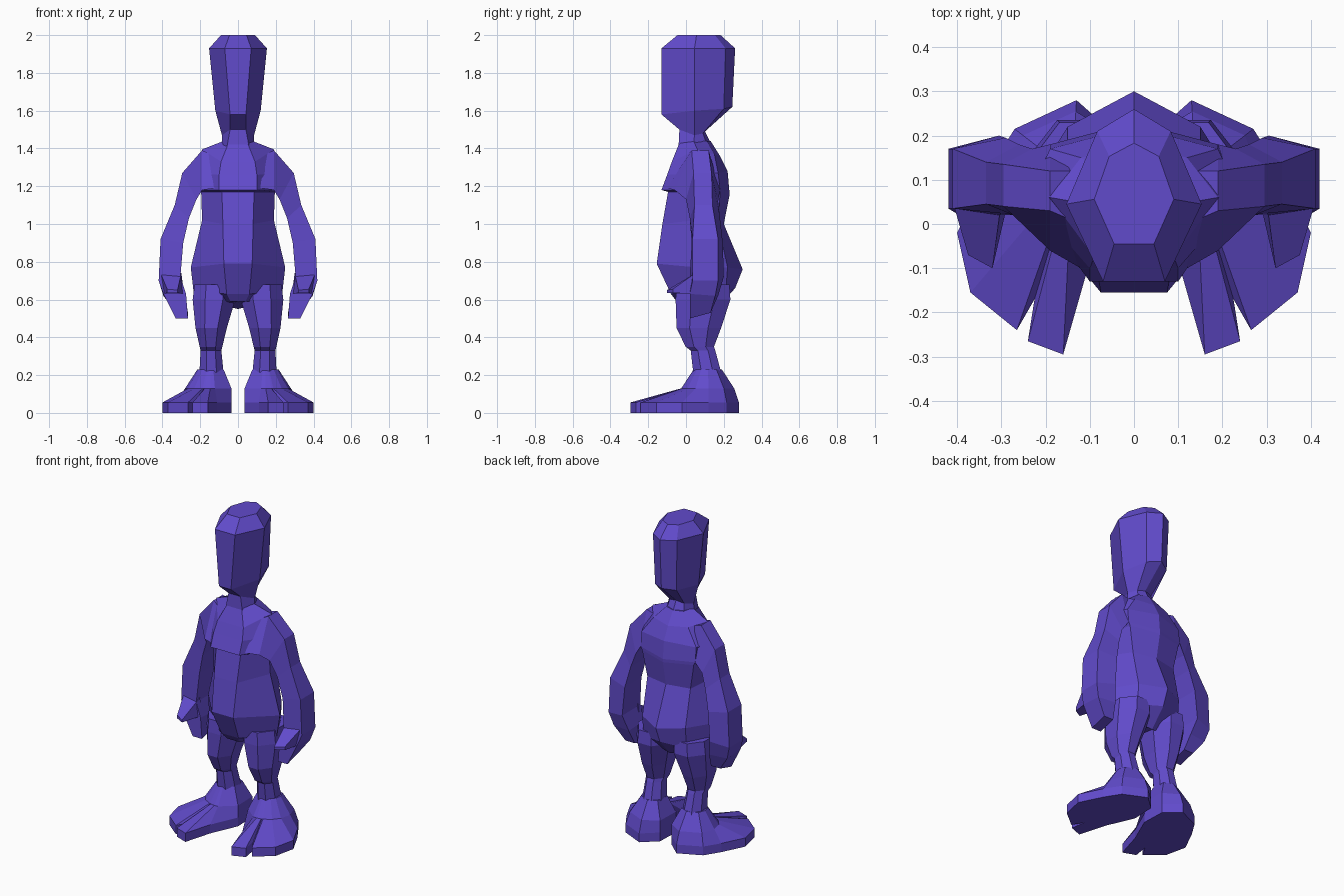
import bpy, bmesh, math
from mathutils import Vector

mat = bpy.data.materials.new("violet")
mat.diffuse_color = (0.12, 0.07, 0.6, 1)


def loft(name, rings, mirror=False):
    """Skin a stack of equal-sized point rings and cap both ends."""
    bm = bmesh.new()
    loops = [[bm.verts.new(p) for p in r] for r in rings]
    n = len(loops[0])
    for a, b in zip(loops, loops[1:]):
        for i in range(n):
            j = (i + 1) % n
            bm.faces.new((a[i], a[j], b[j], b[i]))
    bm.faces.new(loops[0])
    bm.faces.new(loops[-1])
    bmesh.ops.recalc_face_normals(bm, faces=bm.faces)
    me = bpy.data.meshes.new(name)
    bm.to_mesh(me)
    bm.free()
    me.materials.append(mat)
    ob = bpy.data.objects.new(name, me)
    bpy.context.collection.objects.link(ob)
    if mirror:
        ob.modifiers.new("mirror", 'MIRROR').use_axis[0] = True
    return ob


def whole(half):
    """Seven-sided ring from front, side, back-side and back-centre points."""
    return half + [(-x, y, z) for x, y, z in reversed(half[:3])]


def octagon(cx, cy, rx, ry, z):
    k = 1 / math.cos(math.pi / 8)
    angles = [math.pi / 8 + i * math.pi / 4 for i in range(8)]
    return [(cx + k * rx * math.cos(a), cy + k * ry * math.sin(a), z) for a in angles]


# Head and neck
head = [
    [(.045, -.045, 2), (.09, .056, 2), (.056, .153, 2), (0, .183, 2)],
    [(.07, -.13, 1.93), (.153, .045, 1.93), (.083, .21, 1.93), (0, .26, 1.93)],
    [(.042, -.13, 1.58), (.12, .045, 1.6), (.075, .2, 1.61), (0, .245, 1.62)],
    [(.042, -.035, 1.5), (.085, .045, 1.47), (.05, .09, 1.48), (0, .1, 1.49)],
    [(.06, -.04, 1.4), (.085, .04, 1.42), (.06, .11, 1.42), (0, .13, 1.43)],
]
loft("head", [whole(h) for h in head])

# Torso: shoulders, chest lip, belly, hips
torso = [
    [(.05, -.035, 1.43), (.075, .04, 1.44), (.06, .11, 1.44), (0, .13, 1.44)],
    [(.09, -.075, 1.33), (.19, .06, 1.395), (.12, .15, 1.37), (0, .18, 1.36)],
    [(.1, -.1, 1.26), (.24, .06, 1.27), (.19, .17, 1.27), (0, .22, 1.28)],
    [(.1, -.13, 1.18), (.2, .02, 1.18), (.19, .18, 1.18), (0, .23, 1.17)],
    [(.085, -.095, 1.17), (.195, .03, 1.17), (.18, .18, 1.16), (0, .23, 1.15)],
    [(.08, -.125, 1), (.19, .05, 1.02), (.15, .17, 1), (0, .2, 1)],
    [(.075, -.155, .79), (.25, .06, .77), (.15, .22, .77), (0, .3, .76)],
    [(.06, -.08, .63), (.235, .05, .64), (.15, .21, .64), (0, .26, .66)],
    [(.04, -.05, .59), (.12, .05, .59), (.08, .14, .57), (0, .16, .55)],
]
loft("torso", [whole(t) for t in torso])

# Arms: ring corners are outer front, outer back, inner back, inner front
arm = [
    [(.12, 0, 1.36), (.12, .12, 1.37), (.12, .17, 1.2), (.12, -.1, 1.19)],
    [(.19, .03, 1.39), (.19, .12, 1.39), (.19, .18, 1.18), (.19, -.06, 1.18)],
    [(.295, .04, 1.27), (.295, .135, 1.27), (.23, .17, 1.12), (.22, 0, 1.13)],
    [(.335, .045, 1.1), (.335, .14, 1.1), (.26, .18, 1.03), (.26, .02, 1.03)],
    [(.41, .035, .92), (.41, .17, .92), (.29, .195, .9), (.29, .03, .9)],
    [(.42, .035, .7), (.42, .17, .7), (.305, .2, .72), (.305, .02, .72)],
    [(.395, .02, .63), (.395, .155, .62), (.28, .17, .62), (.275, .02, .63)],
    [(.33, .02, .5), (.33, .13, .53), (.265, .13, .53), (.265, .02, .5)],
]
loft("arm", arm, True)

# Thumbs
thumb = [
    [(.41, .05, .74), (.3, .05, .74), (.285, .05, .63), (.395, .05, .63)],
    [(.375, -.07, .655), (.32, -.1, .65), (.32, -.1, .635), (.375, -.07, .635)],
]
loft("thumb", thumb, True)

# Legs
leg = [
    (.125, .09, .105, .14, .68), (.127, .09, .113, .145, .6), (.142, .068, .083, .118, .45),
    (.143, .073, .06, .075, .35), (.143, .09, .055, .065, .33), (.14, .115, .065, .075, .2),
]
loft("leg", [octagon(*s) for s in leg], True)

# Feet: splayed sole with a toe notch, drawn in towards the ankle
sole = [(.13, .28), (.27, .215), (.33, .12), (.4, -.02), (.37, -.155), (.265, -.24),
        (.225, -.17), (.24, -.265), (.16, -.295), (.11, -.12), (.035, .05), (.04, .2)]
ankle = Vector((.14, .115))
foot = []
for reach, z in [(1, 0), (1, .055), (.14, .13), (.075, .23)]:
    ring = []
    for p in sole:
        d = Vector(p) - ankle
        q = ankle + d.normalized() * min(d.length, reach)
        ring.append((q.x, q.y, z))
    foot.append(ring)
loft("foot", foot, True)
